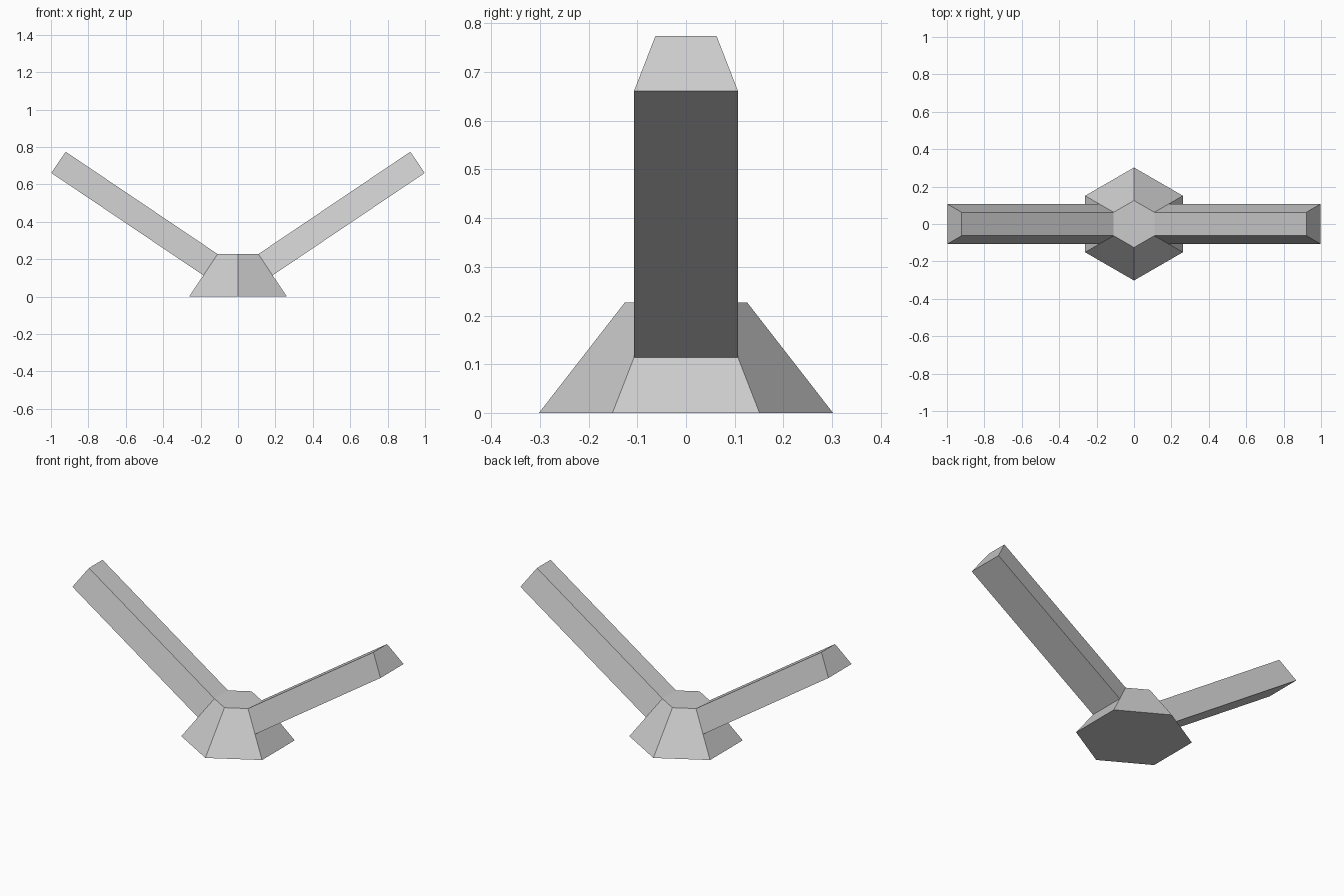
import bpy
import bmesh
from mathutils import Matrix, Vector

if "Cube" in bpy.data.objects:
    bpy.data.objects.remove(bpy.data.objects["Cube"])

HEIGHT, BASE_R, TOP_R, ARM_LENGTH = 0.227, 0.302, 0.1255, 0.98

# Hexagonal tapered hub
bm = bmesh.new()
bmesh.ops.create_cone(bm, cap_ends=True, cap_tris=False, segments=6,
                      radius1=BASE_R, radius2=TOP_R, depth=HEIGHT,
                      matrix=Matrix.Translation((0, 0, HEIGHT / 2)))
bm.normal_update()


def side_face(side):
    """Highest hub face on the given side that looks straight out along x."""
    faces = [f for f in bm.faces if f.normal.x * side > 0.5 and abs(f.normal.y) < 0.05
             and f.calc_center_median().x * side > 0.05]
    return max(faces, key=lambda f: f.calc_center_median().z)


# Split the two side faces at half height and keep the upper halves
for side in (-1, 1):
    face = side_face(side)
    bmesh.ops.bisect_plane(bm, geom=[face, *face.edges, *face.verts],
                           plane_co=Vector((0, 0, HEIGHT / 2)), plane_no=Vector((0, 0, 1)))
bm.normal_update()
roots = [side_face(side) for side in (-1, 1)]

# Two raised arms, pulled straight out of those upper halves
for face in roots:
    offset = face.normal * ARM_LENGTH
    result = bmesh.ops.extrude_face_region(bm, geom=[face])
    tip = [v for v in result["geom"] if isinstance(v, bmesh.types.BMVert)]
    bmesh.ops.translate(bm, verts=tip, vec=offset)
    # remove the covered face if the extrusion left it in place
    if face.is_valid:
        bmesh.ops.delete(bm, geom=[face], context="FACES_ONLY")

bmesh.ops.recalc_face_normals(bm, faces=bm.faces)
mesh = bpy.data.meshes.new("hub_with_arms")
bm.to_mesh(mesh)
bm.free()
bpy.context.collection.objects.link(bpy.data.objects.new("hub_with_arms", mesh))
